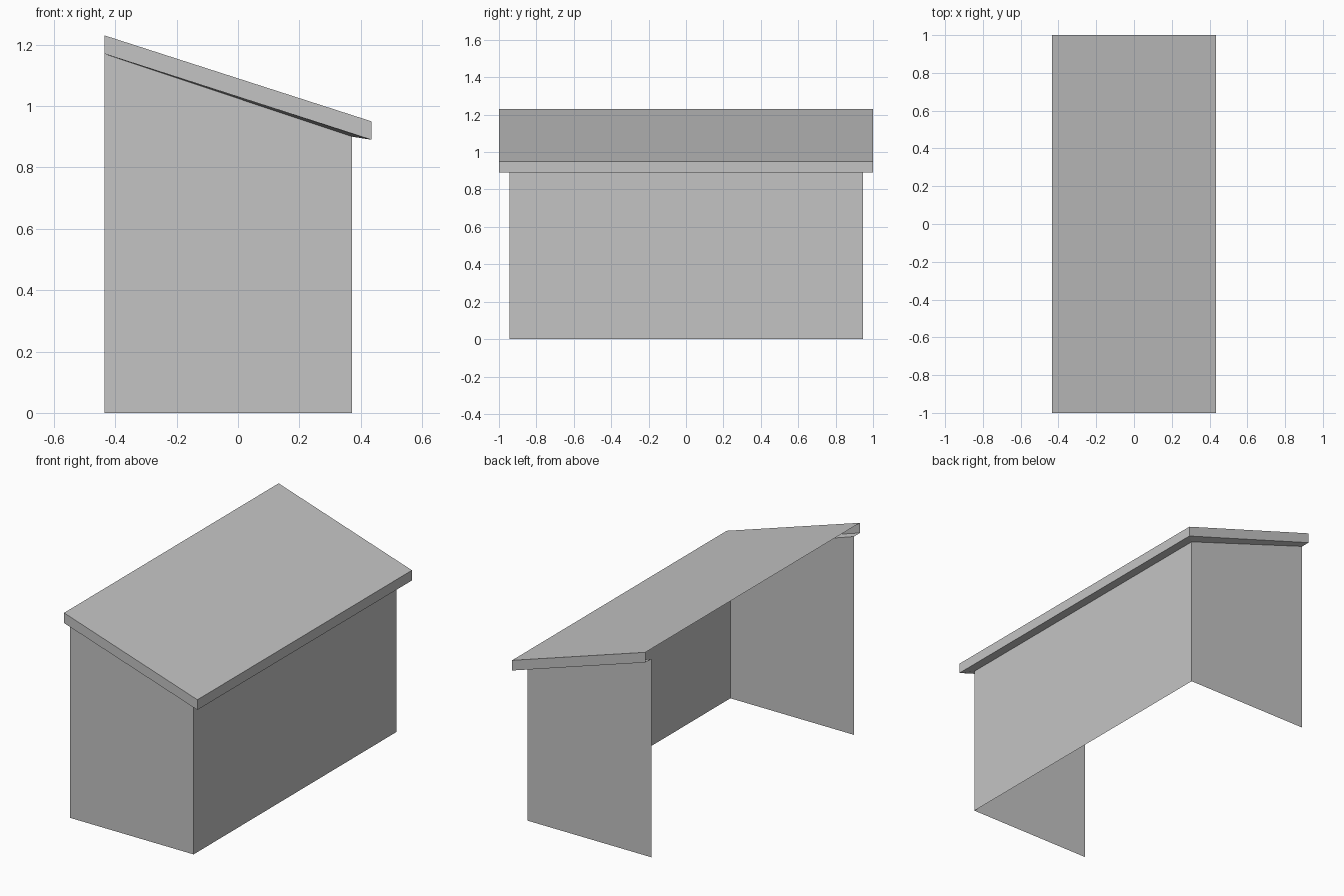
import bpy

# Remove the default object
cube = bpy.data.objects.get("Cube")
if cube:
    bpy.data.objects.remove(cube, do_unlink=True)

# Single flat colour
grey = bpy.data.materials.new("light_grey")
grey.use_nodes = True
colour = (0.55, 0.55, 0.55, 1.0)
grey.diffuse_color = colour
grey.node_tree.nodes["Principled BSDF"].inputs["Base Color"].default_value = colour

OPEN_X = -0.435          # open side, shared by walls and roof
WALL_X, WALL_Y = 0.372, 0.945
ROOF_X, ROOF_Y = 0.435, 1.0


def rail(x, y, z_high, z_low):
    """U-shaped line round the three closed sides, starting at the open side."""
    return [(OPEN_X, -y, z_high), (x, -y, z_low), (x, y, z_low), (OPEN_X, y, z_high)]


def add_mesh(name, verts, faces):
    mesh = bpy.data.meshes.new(name)
    mesh.from_pydata(verts, [], faces)
    mesh.materials.append(grey)
    mesh.update()
    obj = bpy.data.objects.new(name, mesh)
    bpy.context.collection.objects.link(obj)
    return obj


def add_band(name, lower, upper):
    """Sheet spanning two rails, facing outward."""
    n = len(lower)
    faces = [(i, i + 1, n + i + 1, n + i) for i in range(n - 1)]
    return add_mesh(name, lower + upper, faces)


wall_base = rail(WALL_X, WALL_Y, 0.0, 0.0)
wall_top = rail(WALL_X, WALL_Y, 1.17, 0.90)
eave_bottom = rail(ROOF_X, ROOF_Y, 1.17, 0.89)
eave_top = rail(ROOF_X, ROOF_Y, 1.23, 0.95)

# Thin walls on three sides
add_band("walls", wall_base, wall_top)
# Underside of the overhang
add_band("soffit", wall_top, eave_bottom)
# Upright roof edge
add_band("fascia", eave_bottom, eave_top)
# Sloping roof sheet
add_mesh("roof", eave_top, [(0, 1, 2, 3)])
